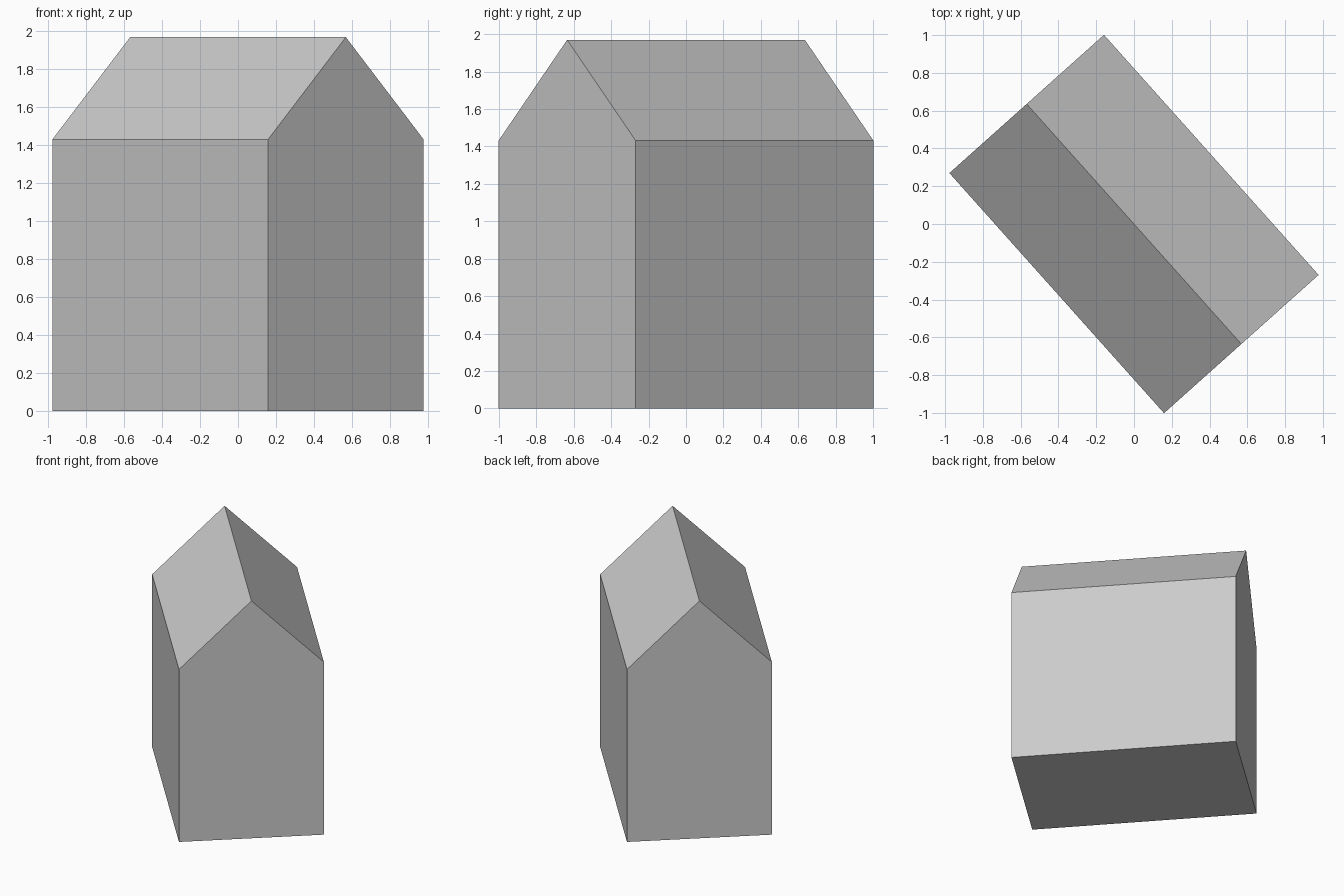
import bpy
import bmesh
from math import radians
from mathutils import Matrix, Vector

cube = bpy.data.objects.get("Cube")
if cube:
    bpy.data.objects.remove(cube, do_unlink=True)

HALF_WIDTH, HALF_LENGTH = 0.549, 0.8525
EAVE, RIDGE = 1.432, 1.97
TURN = radians(41.8)

# Single flat grey
grey = bpy.data.materials.new("light_grey")
grey.use_nodes = True
colour = (0.6, 0.6, 0.6, 1.0)
grey.diffuse_color = colour
grey.node_tree.nodes["Principled BSDF"].inputs["Base Color"].default_value = colour

# Gable outline, extruded along the ridge into a closed house block
profile = [(-HALF_WIDTH, 0), (HALF_WIDTH, 0), (HALF_WIDTH, EAVE),
           (0, RIDGE), (-HALF_WIDTH, EAVE)]
bm = bmesh.new()
gable = bm.faces.new([bm.verts.new((x, -HALF_LENGTH, z)) for x, z in profile])
extruded = bmesh.ops.extrude_face_region(bm, geom=[gable], use_keep_orig=True)
far_end = [v for v in extruded["geom"] if isinstance(v, bmesh.types.BMVert)]
bmesh.ops.translate(bm, verts=far_end, vec=Vector((0, 2 * HALF_LENGTH, 0)))

# Turn the block on its vertical axis
bmesh.ops.rotate(bm, verts=bm.verts, cent=(0, 0, 0),
                 matrix=Matrix.Rotation(TURN, 3, "Z"))
bmesh.ops.recalc_face_normals(bm, faces=bm.faces)

mesh = bpy.data.meshes.new("gabled_house")
bm.to_mesh(mesh)
bm.free()
mesh.materials.append(grey)
house = bpy.data.objects.new("gabled_house", mesh)
bpy.context.collection.objects.link(house)
